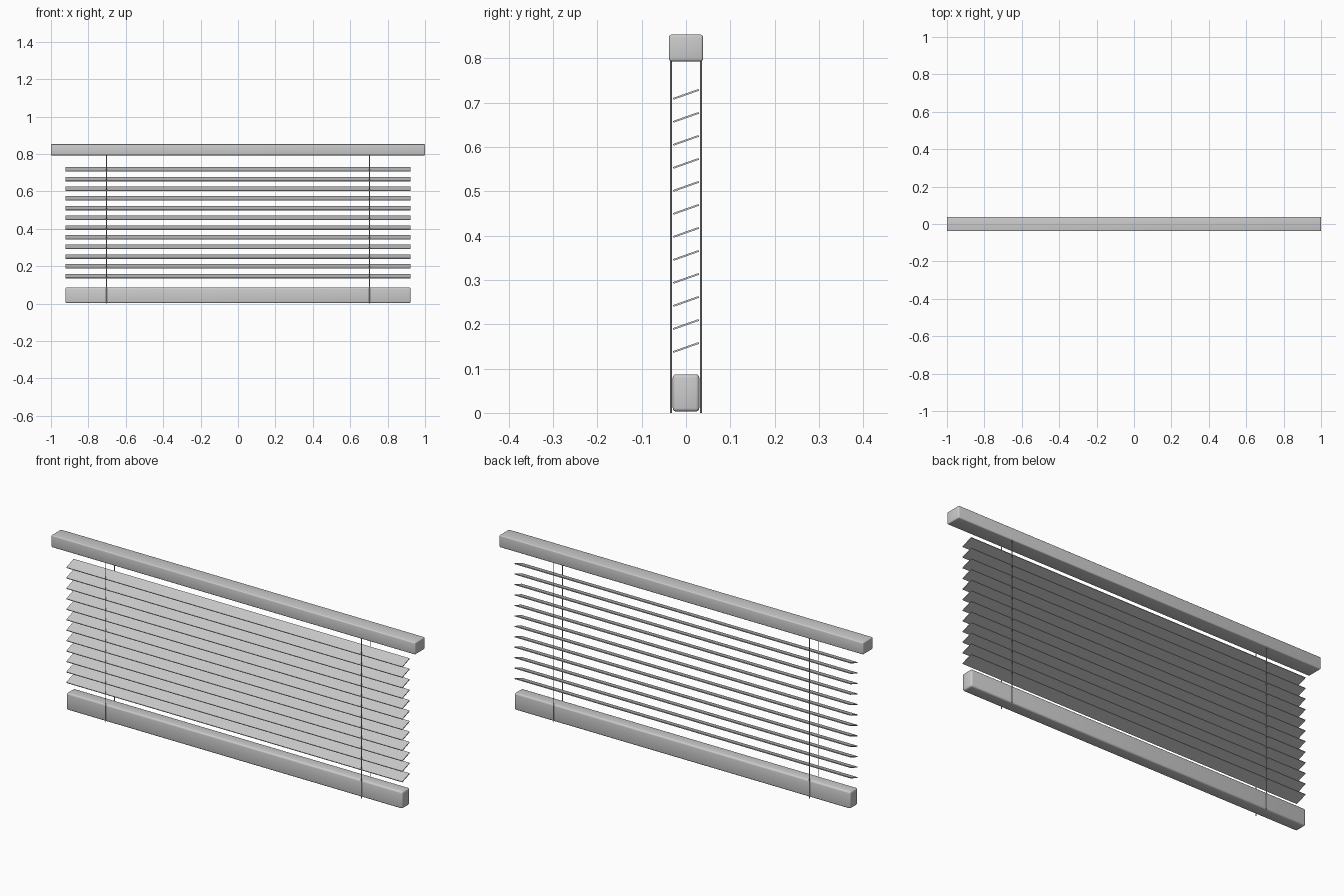
import bpy
import math

if "Cube" in bpy.data.objects:
    bpy.data.objects.remove(bpy.data.objects["Cube"])


def box(name, size, loc, tilt=0.0, bevel=0.0, segments=3):
    bpy.ops.mesh.primitive_cube_add(size=1, location=loc, rotation=(tilt, 0, 0))
    ob = bpy.context.object
    ob.name = name
    ob.scale = size
    bpy.ops.object.transform_apply(location=False, rotation=False, scale=True)
    if bevel:
        mod = ob.modifiers.new("rounded_edges", "BEVEL")
        mod.width = bevel
        mod.segments = segments
        bpy.ops.object.modifier_apply(modifier=mod.name)
        bpy.ops.object.shade_smooth_by_angle(angle=math.radians(40))
    return ob


# Rails
box("head_rail", (2.0, 0.077, 0.06), (0, 0, 0.823), bevel=0.005)
box("bottom_rail", (1.846, 0.06, 0.084), (0, 0, 0.045), bevel=0.008)

# Tilted slats
SLATS = 12
for i in range(SLATS):
    z = 0.1475 + i * 0.0519
    box(f"slat_{i + 1}", (1.846, 0.061, 0.004), (0, 0, z), tilt=math.radians(19.5))

# Ladder cords in front of and behind the slats
for x, side in ((-0.703, "left"), (0.703, "right")):
    for y, face in ((-0.034, "front"), (0.034, "back")):
        bpy.ops.mesh.primitive_cylinder_add(vertices=8, radius=0.002, depth=0.8,
                                            location=(x, y, 0.4))
        bpy.context.object.name = f"cord_{side}_{face}"
        bpy.ops.object.shade_smooth_by_angle(angle=math.radians(50))
